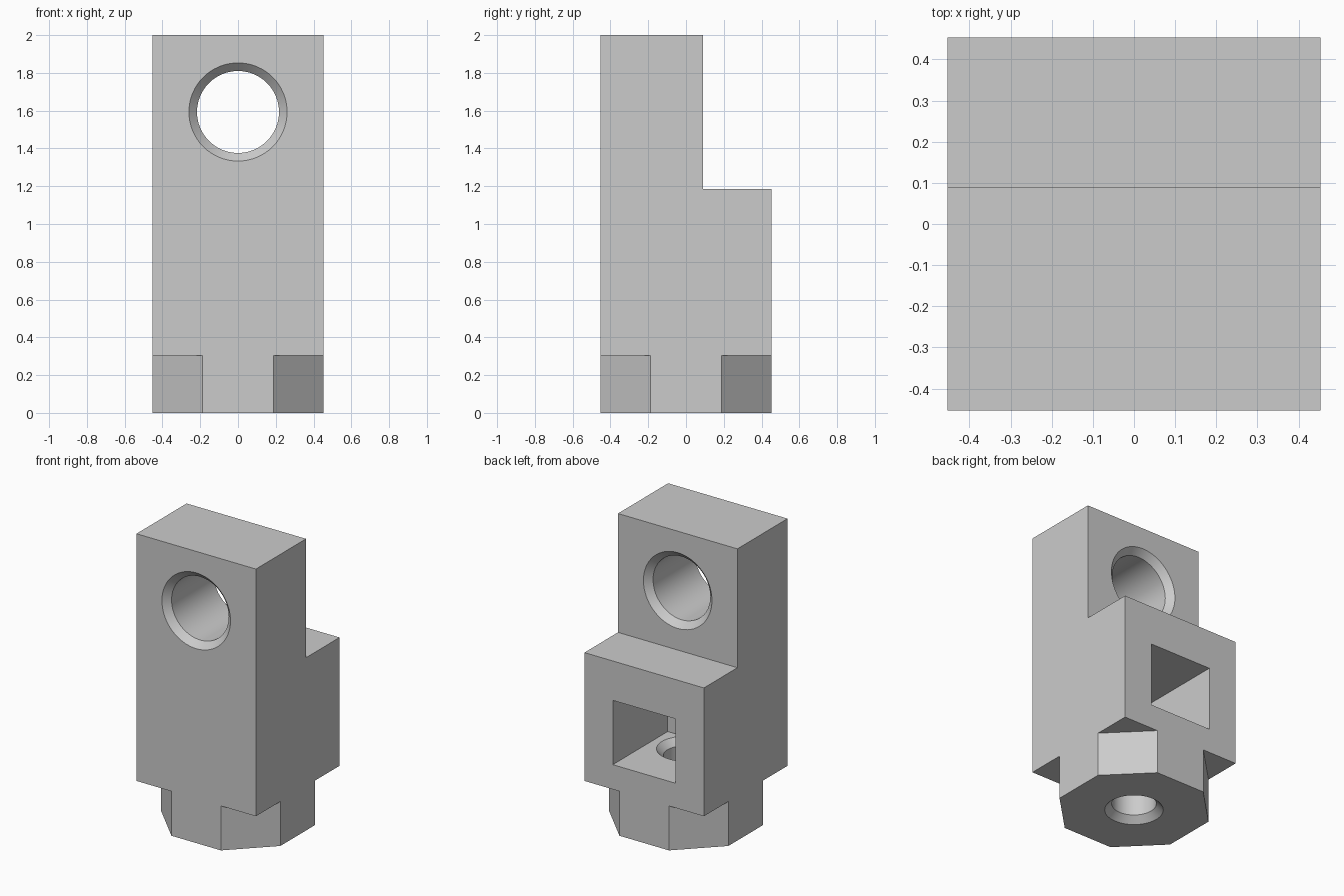
import bpy
import bmesh
import math
from mathutils import Matrix

cube = bpy.data.objects.get("Cube")
if cube:
    bpy.data.objects.remove(cube, do_unlink=True)

HALF = 0.453       # half width of the square body
FOOT = 0.305       # height of the octagonal foot
STEP_Z, STEP_Y = 1.185, 0.09

grey = bpy.data.materials.new("plain grey")
grey.use_nodes = True
colour = (0.6, 0.6, 0.6, 1)
grey.diffuse_color = colour
grey.node_tree.nodes["Principled BSDF"].inputs["Base Color"].default_value = colour


def make_object(name, bm):
    bmesh.ops.recalc_face_normals(bm, faces=bm.faces)
    mesh = bpy.data.meshes.new(name)
    bm.to_mesh(mesh)
    bm.free()
    mesh.materials.append(grey)
    obj = bpy.data.objects.new(name, mesh)
    bpy.context.collection.objects.link(obj)
    return obj


def extrude_profile(bm, points, vector):
    face = bm.faces.new([bm.verts.new(p) for p in points])
    new = bmesh.ops.extrude_face_region(bm, geom=[face])["geom"]
    bmesh.ops.translate(bm, vec=vector,
                        verts=[v for v in new if isinstance(v, bmesh.types.BMVert)])


def box(name, low, high):
    bm = bmesh.new()
    x0, y0, z0 = low
    x1, y1, z1 = high
    extrude_profile(bm, [(x0, y0, z0), (x1, y0, z0), (x1, y1, z0), (x0, y1, z0)],
                    (0, 0, z1 - z0))
    return make_object(name, bm)


def countersunk_cutter(name, bore, rim, start, end, matrix, sides=64):
    """Bore along z with a 45 degree flare at both ends, running past them."""
    over, flare = 0.02, rim - bore
    profile = [(rim + over, start - over), (bore, start + flare),
               (bore, end - flare), (rim + over, end + over)]
    bm = bmesh.new()
    rings = [[bm.verts.new((r * math.cos(math.tau * i / sides),
                            r * math.sin(math.tau * i / sides), z))
              for i in range(sides)] for r, z in profile]
    for a, b in zip(rings, rings[1:]):
        for i in range(sides):
            j = (i + 1) % sides
            bm.faces.new((a[i], a[j], b[j], b[i]))
    bm.faces.new(rings[0])
    bm.faces.new(rings[-1])
    bm.transform(matrix)
    return make_object(name, bm)


# Stepped upper body, extruded from its side profile
bm = bmesh.new()
side = [(-HALF, FOOT), (HALF, FOOT), (HALF, STEP_Z),
        (STEP_Y, STEP_Z), (STEP_Y, 2), (-HALF, 2)]
extrude_profile(bm, [(-HALF, y, z) for y, z in side], (2 * HALF, 0, 0))
body = make_object("clevis_body", bm)

# Octagonal foot, flush with the body sides
bm = bmesh.new()
radius = HALF / math.cos(math.pi / 8)
angles = [math.pi / 8 + i * math.pi / 4 for i in range(8)]
extrude_profile(bm, [(radius * math.cos(a), radius * math.sin(a), 0) for a in angles],
                (0, 0, FOOT + 0.1))
foot = make_object("octagonal_foot", bm)

# Pin hole through the tongue, pocket in the back, bolt hole through the foot
pin = countersunk_cutter("pin_hole_cutter", 0.217, 0.26, -STEP_Y, HALF,
                         Matrix.Translation((0, 0, 1.593)) @ Matrix.Rotation(math.pi / 2, 4, "X"))
pocket = box("pocket_cutter", (-0.238, -0.142, 0.474), (0.238, 0.6, 0.915))
bolt = countersunk_cutter("bolt_hole_cutter", 0.14, 0.184, 0, 0.474, Matrix())

for tool, operation in ((foot, "UNION"), (pin, "DIFFERENCE"),
                        (pocket, "DIFFERENCE"), (bolt, "DIFFERENCE")):
    mod = body.modifiers.new(tool.name, "BOOLEAN")
    mod.object = tool
    mod.operation = operation
    mod.solver = "EXACT"

# Bake the cuts, then drop the helpers
bpy.context.view_layer.update()
evaluated = body.evaluated_get(bpy.context.evaluated_depsgraph_get())
result = bpy.data.meshes.new_from_object(evaluated)
body.modifiers.clear()
body.data = result
for tool in (foot, pin, pocket, bolt):
    bpy.data.objects.remove(tool, do_unlink=True)

# Smooth the bores, keep every edge crisp
bpy.ops.object.select_all(action="DESELECT")
body.select_set(True)
bpy.context.view_layer.objects.active = body
bpy.ops.object.shade_smooth_by_angle(angle=math.radians(30))
